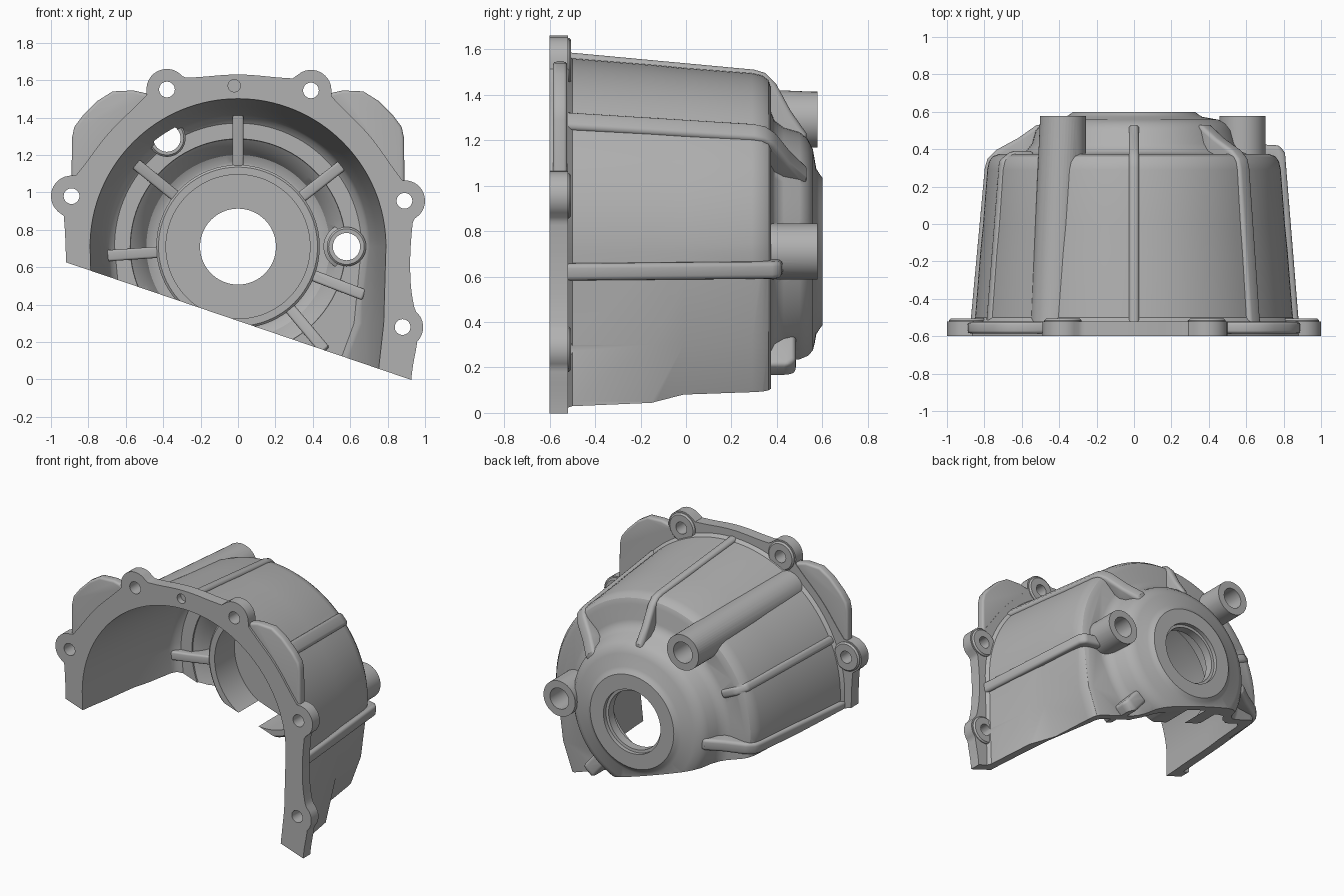
import bpy, bmesh
from math import sin, cos, radians, sqrt, exp, pi
from mathutils import Vector

cube = bpy.data.objects.get("Cube")
if cube:
    bpy.data.objects.remove(cube, do_unlink=True)

AXIS = 0.71  # height of the bore axis

metal = bpy.data.materials.new("cast_grey")
metal.use_nodes = True
metal.diffuse_color = (0.44, 0.44, 0.44, 1)
metal.node_tree.nodes["Principled BSDF"].inputs["Base Color"].default_value = (0.44, 0.44, 0.44, 1)


def loft(name, rings, bevel=0):
    """Closed solid through matching rings of points."""
    bm = bmesh.new()
    loops = [[bm.verts.new(p) for p in ring] for ring in rings]
    n = len(loops[0])
    for a, b in zip(loops, loops[1:]):
        for i in range(n):
            j = (i + 1) % n
            bm.faces.new((a[i], a[j], b[j], b[i]))
    bm.faces.new(loops[0])
    bm.faces.new(loops[-1])
    bmesh.ops.recalc_face_normals(bm, faces=bm.faces)
    mesh = bpy.data.meshes.new(name)
    bm.to_mesh(mesh)
    bm.free()
    mesh.materials.append(metal)
    ob = bpy.data.objects.new(name, mesh)
    bpy.context.scene.collection.objects.link(ob)
    if bevel:
        mod = ob.modifiers.new("round", 'BEVEL')
        mod.width, mod.segments = bevel, 3
        mod.limit_method, mod.angle_limit = 'ANGLE', radians(35)
    return ob


def prism(name, pts, y0, y1, bevel=0):
    return loft(name, [[(x, y, z) for x, z in pts] for y in (y0, y1)], bevel)


def turned(name, x, z, profile, n=64):
    """Round solid along y from (y, radius) pairs."""
    return loft(name, [[(x + r * cos(2 * pi * i / n), y, z + r * sin(2 * pi * i / n))
                        for i in range(n)] for y, r in profile])


def radial(name, angle, profile, width, bevel=0.015):
    """Plate in a plane through the axis, from (radius, y) pairs."""
    a = radians(angle)
    rings = []
    for side in (-width / 2, width / 2):
        rings.append([(r * cos(a) - side * sin(a), y, AXIS + r * sin(a) + side * cos(a))
                      for r, y in profile])
    return loft(name, rings, bevel)


def arch(name, sections):
    """Arched tunnel from (y, radius, middle taper, low taper)."""
    rings = []
    for y, r, mid, low in sections:
        ring = [(r * cos(pi * i / 64), y, AXIS + r * sin(pi * i / 64)) for i in range(65)]
        ring += [(-r * mid, y, 0.3), (-r * low, y, 0.05), (-r * low, y, -0.4),
                 (r * low, y, -0.4), (r * low, y, 0.05), (r * mid, y, 0.3)]
        rings.append(ring)
    return loft(name, rings)


def combine(target, other, operation):
    mod = target.modifiers.new("join", 'BOOLEAN')
    mod.operation, mod.solver, mod.object = operation, 'EXACT', other
    bpy.ops.object.select_all(action='DESELECT')
    bpy.context.view_layer.objects.active = target
    target.select_set(True)
    bpy.ops.object.modifier_apply(modifier=mod.name)
    bpy.data.objects.remove(other, do_unlink=True)


def add(other):
    combine(housing, other, 'UNION')


def cut(other):
    combine(housing, other, 'DIFFERENCE')


# Outer bell, with a flare at the flange and a rounded rear shoulder
housing = arch("bell_housing", [
    (-0.56, 0.885, 0.99, 0.98), (-0.525, 0.875, 0.99, 0.98), (-0.50, 0.85, 0.99, 0.98),
    (-0.15, 0.822, 0.97, 0.96), (-0.01, 0.808, 0.95, 0.83), (0.29, 0.785, 0.93, 0.81),
    (0.335, 0.775, 0.93, 0.81), (0.362, 0.755, 0.93, 0.81), (0.375, 0.72, 0.93, 0.81)])

# Raised rear hub
add(turned("rear_hub", 0, AXIS, [
    (0.2, 0.63), (0.368, 0.63), (0.39, 0.575), (0.43, 0.545), (0.50, 0.525), (0.535, 0.495),
    (0.558, 0.45), (0.573, 0.365), (0.585, 0.345), (0.60, 0.325)], 96))

# Flange outline with bolt lugs blended in
LUGS = [(-0.38, 1.55), (0.39, 1.545), (-0.89, 0.98), (0.89, 0.955), (0.88, 0.28)]


def flange_radius(a):
    base = 0.92 if sin(a) >= 0 else 0.92 / abs(cos(a))
    best = base
    ray = Vector((cos(a), sin(a)))
    for x, z in LUGS:
        c = Vector((x, z - AXIS))
        along, off = c.dot(ray), c.x * ray.y - c.y * ray.x
        if along > 0:
            best = max(best, base + 0.045 * exp(-(off / 0.15) ** 2))
            if abs(off) < 0.11:
                best = max(best, along + sqrt(0.0121 - off * off))
    return best


outline = []
for i in range(281):
    a = radians(i - 50)
    r = flange_radius(a)
    outline.append((r * cos(a), AXIS + r * sin(a)))
add(prism("flange", outline, -0.6, -0.52))

# Rounded bolt pads and the two shoulder ears
for x, z in LUGS:
    add(turned("bolt_pad", x, z, [(-0.57, 0.1), (-0.515, 0.1), (-0.505, 0.09)], 40))
EAR = [(0.40, 1.42), (0.47, 1.525), (0.56, 1.545), (0.67, 1.54), (0.75, 1.49), (0.83, 1.41),
       (0.875, 1.35), (0.888, 1.29), (0.89, 1.02), (0.78, 1.02)]
for s in (-1, 1):
    add(prism("shoulder_ear", [(s * x, z) for x, z in EAR], -0.585, -0.523, 0.015))

# Outer ribs running along the bell and down onto the hub
SWEEP = [(0.6, -0.54), (0.878, -0.54), (0.80, 0.30), (0.785, 0.35), (0.74, 0.395),
         (0.62, 0.46), (0.52, 0.53), (0.42, 0.53), (0.42, 0.2)]
SHORT = [(0.6, -0.54), (0.885, -0.54), (0.81, 0.38), (0.78, 0.42), (0.6, 0.43), (0.6, 0.2)]
LOW = [(0.6, -0.54), (0.865, -0.54), (0.79, 0.34), (0.72, 0.39), (0.6, 0.39), (0.6, 0.2)]
for angle, profile, width in ((90, SWEEP, 0.055), (42, SWEEP, 0.09), (186, SWEEP, 0.08),
                              (-6, SHORT, 0.075), (155, LOW, 0.06)):
    add(radial("outer_rib", angle, profile, width, 0.02))
add(radial("lower_rib", -50, [(0.4, 0.3), (0.69, 0.3), (0.69, 0.45), (0.66, 0.483),
                              (0.45, 0.483)], 0.1, 0.02))

# Long bulge leading into the upper rear boss
n = 48
loop = [(0.122 * cos(2 * pi * i / n), 0.122 * sin(2 * pi * i / n)) for i in range(n)]
add(loft("upper_boss_bulge", [[(x + cx, y, z + cz) for x, z in loop]
                              for y, cx, cz in ((-0.54, -0.43, 1.34), (0.577, -0.38, 1.29))]))

# Hollow interior
cut(arch("cavity", [(-0.7, 0.80, 0.985, 0.95), (-0.5, 0.782, 0.985, 0.95),
                    (-0.1, 0.745, 0.97, 0.92), (0.24, 0.705, 0.94, 0.8),
                    (0.285, 0.69, 0.94, 0.8), (0.31, 0.66, 0.94, 0.8)]))
cut(turned("hub_hollow", 0, AXIS, [(0.2, 0.59), (0.32, 0.575), (0.36, 0.53),
                                   (0.43, 0.49), (0.45, 0.45)], 96))

# Inner collar, spokes and boss backs
add(turned("inner_collar", 0, AXIS, [(0.29, 0.425), (0.30, 0.437), (0.53, 0.437)], 96))
SPOKE = [(0.40, 0.305), (0.58, 0.27), (0.72, 0.25), (0.73, 0.34), (0.60, 0.355),
         (0.48, 0.48), (0.40, 0.48)]
for angle in (90, 141, 38, 184, -21, -50):
    add(radial("inner_spoke", angle, SPOKE, 0.06, 0.012))
BOSSES = [(-0.38, 1.29, 0.1, 0.24), (0.58, 0.71, 0.105, 0.27)]
for x, z, r, y0 in BOSSES:
    add(turned("rear_boss", x, z, [(y0, r - 0.01), (y0 + 0.01, r), (0.35, r), (0.36, 0.123),
                                   (0.578, 0.123)], 48))

# Bores, bolt holes and the shallow dowel hole
cut(turned("collar_recess", 0, AXIS, [(0.1, 0.385), (0.51, 0.385)], 96))
cut(turned("main_bore", 0, AXIS, [(0.4, 0.203), (0.57, 0.203), (0.572, 0.222), (0.7, 0.222)], 72))
for x, z, r, y0 in BOSSES:
    cut(turned("boss_hole", x, z, [(0.1, 0.073), (0.8, 0.073)], 40))
for x, z in LUGS:
    cut(turned("bolt_hole", x, z, [(-0.8, 0.042), (-0.3, 0.042)], 32))
cut(turned("dowel_hole", -0.02, 1.57, [(-0.7, 0.033), (-0.56, 0.033)], 32))

# Slanted section plane across the bottom
cut(prism("section_cutter", [(-2, 0.994), (2, -0.368), (2, -2), (-2, -2)], -1, 1))

bpy.ops.object.select_all(action='DESELECT')
bpy.context.view_layer.objects.active = housing
housing.select_set(True)
bpy.ops.object.shade_smooth_by_angle(angle=radians(32))
